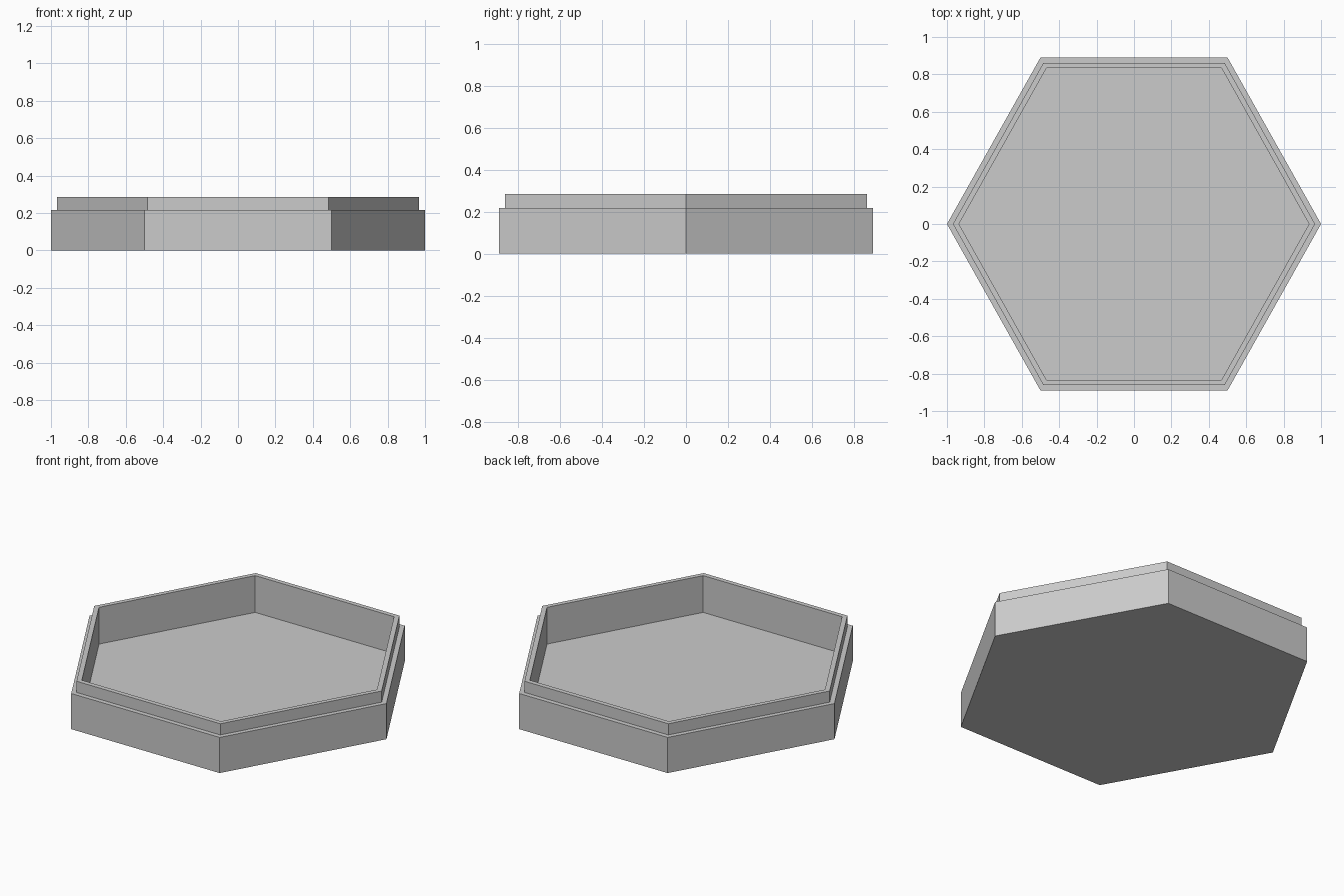
import bpy
import bmesh
from math import cos, sin, pi

cube = bpy.data.objects.get("Cube")
if cube:
    bpy.data.objects.remove(cube, do_unlink=True)

# Slight stretch in depth of the hexagonal plan
Y_STRETCH = 1.028

# Stepped wall section as (radius, height): outer wall, shoulder, lip, inside wall
PROFILE = [(1.0, 0.0), (1.0, 0.217), (0.968, 0.217), (0.968, 0.285),
           (0.936, 0.285), (0.936, 0.061)]

grey = bpy.data.materials.new("plain grey")
grey.use_nodes = True
colour = (0.6, 0.6, 0.6, 1.0)
grey.diffuse_color = colour
grey.node_tree.nodes["Principled BSDF"].inputs["Base Color"].default_value = colour


def hexagon(bm, radius, z):
    return [bm.verts.new((radius * cos(i * pi / 3),
                          radius * sin(i * pi / 3) * Y_STRETCH, z))
            for i in range(6)]


# Hexagonal tray: lofted rings closed by the underside and the inside floor
bm = bmesh.new()
rings = [hexagon(bm, r, z) for r, z in PROFILE]
for low, high in zip(rings, rings[1:]):
    for i in range(6):
        j = (i + 1) % 6
        bm.faces.new((low[i], low[j], high[j], high[i]))
bm.faces.new(rings[0][::-1])
bm.faces.new(rings[-1])
bmesh.ops.recalc_face_normals(bm, faces=bm.faces)

mesh = bpy.data.meshes.new("hexagonal_tray")
bm.to_mesh(mesh)
bm.free()
mesh.materials.append(grey)
tray = bpy.data.objects.new("hexagonal_tray", mesh)
bpy.context.collection.objects.link(tray)
